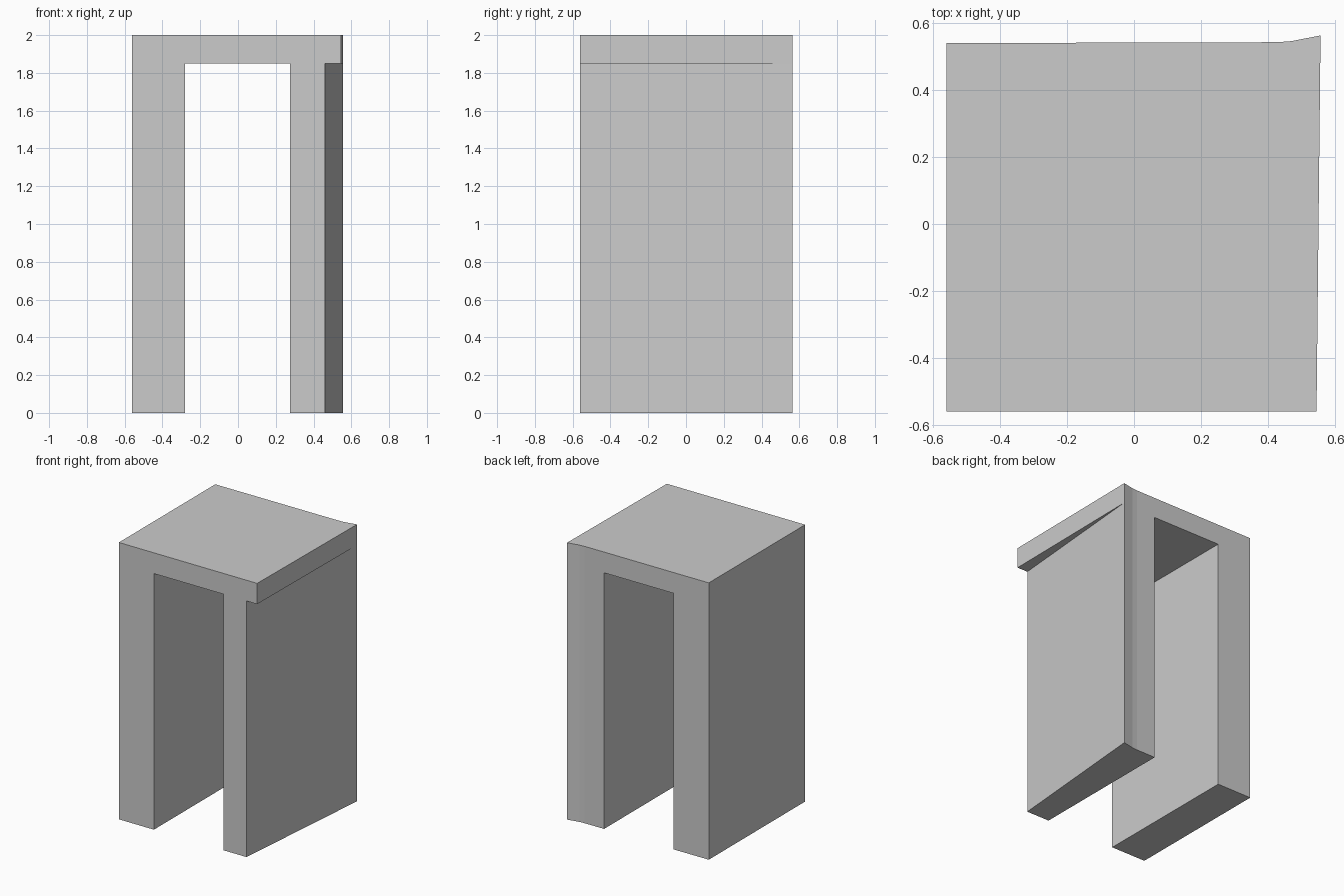
import bpy, bmesh

if "Cube" in bpy.data.objects:
    bpy.data.objects.remove(bpy.data.objects["Cube"])

H, Z = 2.0, 1.85  # total height, underside of the top slab

# Plan points, front row then back row
F = [(-0.56, -0.56), (-0.28, -0.56), (0.275, -0.56), (0.46, -0.56), (0.545, -0.56)]
B = [(0.557, 0.563), (0.47, 0.546), (0.43, 0.543), (0.275, 0.542), (-0.28, 0.541), (-0.56, 0.54)]

bm = bmesh.new()


def face(points, z):
    bm.faces.new([bm.verts.new((x, y, z)) for x, y in points])


def walls(points, z0, z1):
    for (ax, ay), (bx, by) in zip(points, points[1:] + points[:1]):
        bm.faces.new([bm.verts.new(c) for c in
                      ((ax, ay, z0), (bx, by, z0), (bx, by, z1), (ax, ay, z1))])


# Top slab
face(F + B, H)
walls(F + B, Z, H)
# Underside between the legs, and the tapering overhang on the right
face([F[1], F[2], B[3], B[4]], Z)
face([F[3], F[4], B[0]], Z)
# Two legs, the right one with a slanted outer side
for leg in ([F[0], F[1], B[4], B[5]], [F[2], F[3], B[0], B[1], B[2], B[3]]):
    walls(leg, 0, Z)
    face(leg, 0)

bmesh.ops.remove_doubles(bm, verts=bm.verts[:], dist=1e-4)
bmesh.ops.recalc_face_normals(bm, faces=bm.faces[:])
mesh = bpy.data.meshes.new("archway_block")
bm.to_mesh(mesh)
bm.free()
bpy.context.collection.objects.link(bpy.data.objects.new("archway_block", mesh))
